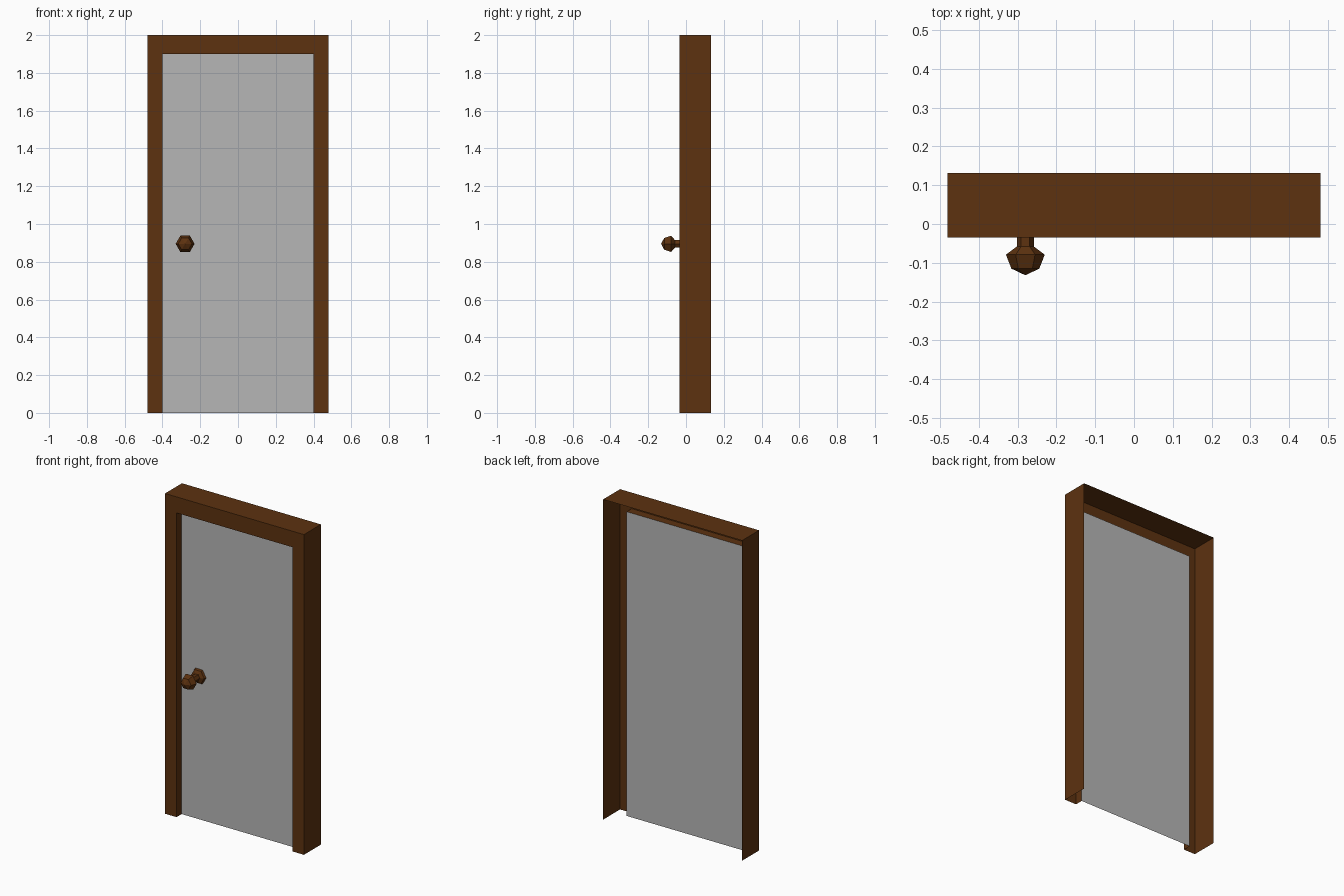
import bpy, math

if "Cube" in bpy.data.objects:
    bpy.data.objects.remove(bpy.data.objects["Cube"])


def material(name, rgb):
    m = bpy.data.materials.new(name)
    m.diffuse_color = (*rgb, 1.0)
    m.use_nodes = True
    m.node_tree.nodes["Principled BSDF"].inputs["Base Color"].default_value = m.diffuse_color
    return m


brown = material("dark_brown_wood", (0.109, 0.032, 0.005))
grey = material("grey_panel", (0.47, 0.47, 0.47))


def add_mesh(name, verts, faces, mat):
    me = bpy.data.meshes.new(name)
    me.from_pydata(verts, [], faces)
    me.materials.append(mat)
    ob = bpy.data.objects.new(name, me)
    bpy.context.collection.objects.link(ob)
    return ob


def sheet(rings, closed):
    """Quads joining successive rings of equal length."""
    n = len(rings[0])
    verts = [p for r in rings for p in r]
    faces = []
    for k in range(len(rings) - 1):
        for i in range(n if closed else n - 1):
            j = (i + 1) % n
            faces.append((k * n + i, (k + 1) * n + i, (k + 1) * n + j, k * n + j))
    return verts, faces


def arch(half_width, height, y):
    return [(-half_width, y, 0), (-half_width, y, height),
            (half_width, y, height), (half_width, y, 0)]


FRONT, BACK, PANEL_Y = -0.035, 0.132, 0.015

# Door frame: outer wall, front face and inner reveal, open at the back
frame_rings = [arch(0.48, 2.0, BACK), arch(0.48, 2.0, FRONT),
               arch(0.40, 1.90, FRONT), arch(0.40, 1.90, PANEL_Y)]
add_mesh("door_frame", *sheet(frame_rings, False), brown)

# Door panel: one flat sheet
add_mesh("door_panel", [(-0.4, PANEL_Y, 0), (0.4, PANEL_Y, 0),
                        (0.4, PANEL_Y, 1.9), (-0.4, PANEL_Y, 1.9)],
         [(0, 1, 2, 3)], grey)


# Door knob: six-sided turned profile (y, radius), rose plate to tip
def hexagon(y, r):
    return [(-0.28 + r * math.cos(i * math.pi / 3), y,
             0.895 + r * math.sin(i * math.pi / 3)) for i in range(6)]


profile = [(PANEL_Y, 0.05), (0.002, 0.045), (-0.008, 0.022), (-0.058, 0.022),
           (-0.079, 0.05), (-0.115, 0.036)]
verts, faces = sheet([hexagon(y, r) for y, r in profile], True)
faces = [f[::-1] for f in faces]
tip = len(verts)
verts.append((-0.28, -0.132, 0.895))
faces += [(tip - 6 + i, tip - 6 + (i + 1) % 6, tip) for i in range(6)]
knob = add_mesh("door_knob", verts, faces, brown)

# Make the knob normals agree and point outward
import bmesh
bm = bmesh.new()
bm.from_mesh(knob.data)
bmesh.ops.recalc_face_normals(bm, faces=bm.faces)
bm.to_mesh(knob.data)
bm.free()
